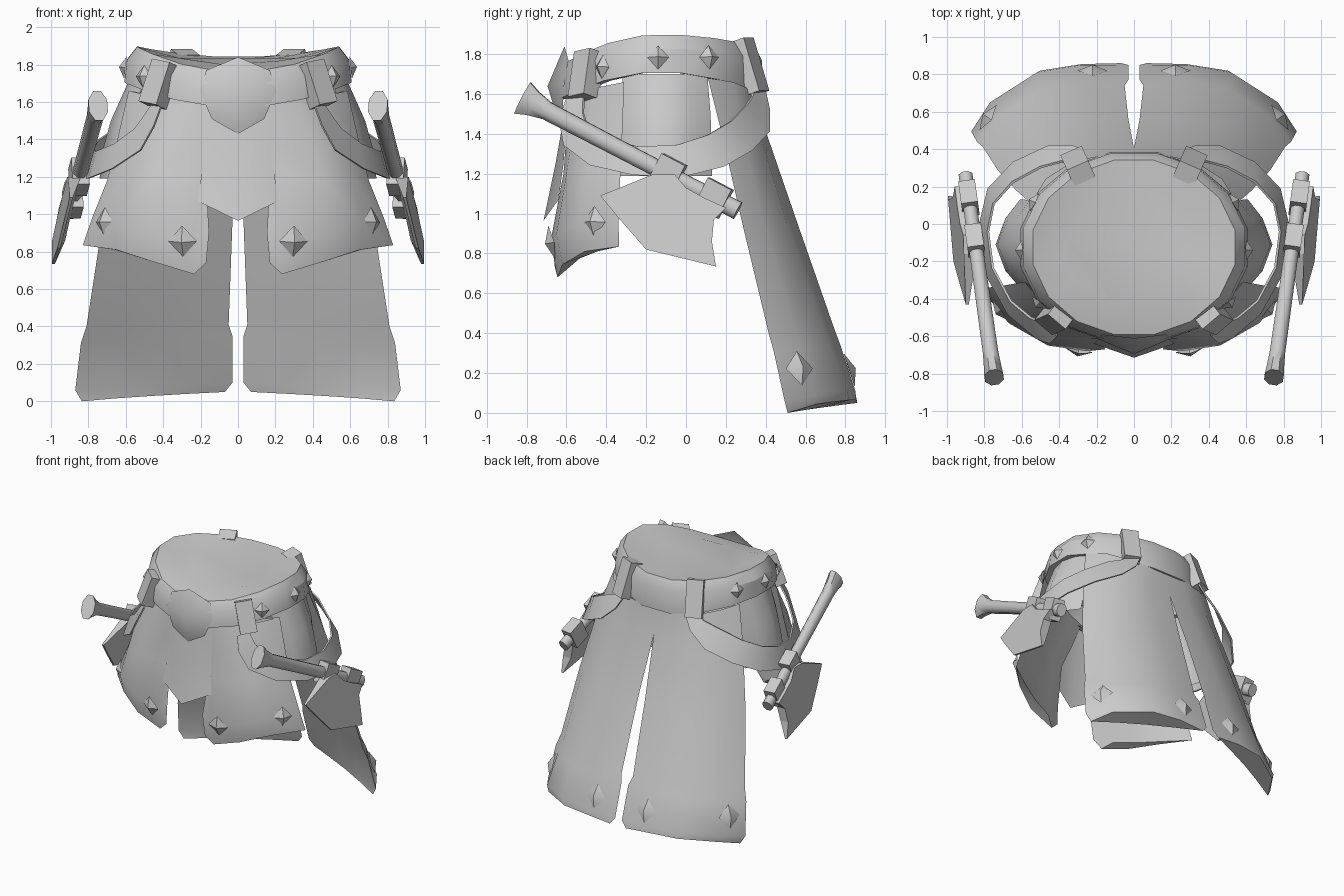
import bpy, bmesh, math
from mathutils import Vector, Matrix
from mathutils.bvhtree import BVHTree

if "Cube" in bpy.data.objects:
    bpy.data.objects.remove(bpy.data.objects["Cube"])

mat = bpy.data.materials.new("plain grey")
mat.diffuse_color = (0.6, 0.6, 0.6, 1)
mat.use_nodes = True
mat.node_tree.nodes["Principled BSDF"].inputs["Base Color"].default_value = mat.diffuse_color


def finish(name, bm, mirror=True, smooth=35):
    bmesh.ops.recalc_face_normals(bm, faces=bm.faces)
    me = bpy.data.meshes.new(name)
    bm.to_mesh(me)
    bm.free()
    ob = bpy.data.objects.new(name, me)
    bpy.context.collection.objects.link(ob)
    me.materials.append(mat)
    if mirror:
        m = ob.modifiers.new("mirror", "MIRROR")
        m.use_mirror_merge = False
    if smooth:
        bpy.ops.object.select_all(action="DESELECT")
        ob.select_set(True)
        bpy.context.view_layer.objects.active = ob
        bpy.ops.object.shade_smooth_by_angle(angle=math.radians(smooth))
    return ob


def loft(bm, rows, closed=False):
    """Skin rows of points into a sheet or tube."""
    vs = [[bm.verts.new(p) for p in r] for r in rows]
    n = len(rows[0])
    for a, b in zip(vs, vs[1:]):
        for i in range(n if closed else n - 1):
            j = (i + 1) % n
            bm.faces.new((a[i], a[j], b[j], b[i]))
    return vs


def sheet(name, rows, mirror=True, smooth=35):
    bm = bmesh.new()
    loft(bm, rows)
    return finish(name, bm, mirror, smooth)


def padded(name, rows, bulge):
    """Curved outer face with a flatter lining, closed along the hem."""
    full = []
    for r in rows:
        p = [Vector(q) for q in r]
        chord = [p[0].lerp(p[-1], i / 4) for i in (3, 2, 1)]
        full.append(p + [c.lerp(p[i], bulge) for c, i in zip(chord, (3, 2, 1))])
    bm = bmesh.new()
    vs = loft(bm, full, True)
    b = vs[-1]
    for q in ((b[0], b[1], b[7]), (b[1], b[2], b[6], b[7]),
              (b[2], b[3], b[5], b[6]), (b[3], b[4], b[5])):
        bm.faces.new(q)
    return finish(name, bm)


def frame(loc, normal, up=(0, 0, 1)):
    """Matrix whose z follows the normal and whose y leans to up."""
    z = Vector(normal).normalized()
    x = Vector(up).cross(z).normalized()
    m = Matrix((x, z.cross(x), z)).transposed().to_4x4()
    m.translation = Vector(loc)
    return m


# Belt: saddle-shaped ring, higher at the hips
CY, N = -0.125, 16


def ring(rx, ry, lift):
    pts = []
    for i in range(N):
        t = 2 * math.pi * (i + 0.5) / N
        s = math.sin(t)
        drop = 0.14 * s * s if s < 0 else 0.06 * s * s
        pts.append((rx * math.cos(t), CY + ry * s, 1.9 - drop + lift(s)))
    return pts


bm = bmesh.new()
low = lambda s: -0.19 - 0.06 * max(s, 0) ** 2
rows = [ring(0.55, 0.46, low), ring(0.62, 0.52, low),
        ring(0.605, 0.515, lambda s: -0.07), ring(0.55, 0.475, lambda s: 0.0)]
vs = loft(bm, rows, True)
# Waist cover, slightly sunk in the middle
inner = [bm.verts.new((v.co.x * .68, CY + (v.co.y - CY) * .68, 1.835 + min(0, v.co.z - 1.835) * .5))
         for v in vs[3]]
for i in range(N):
    bm.faces.new((vs[3][i], vs[3][(i + 1) % N], inner[(i + 1) % N], inner[i]))
bm.faces.new(inner)
belt = finish("belt", bm, False, 30)

# Belt buckle plate, faceted dome
bm = bmesh.new()
edge = [(0, -0.61, 1.84), (0.17, -0.59, 1.77), (0.205, -0.61, 1.66),
        (0.14, -0.62, 1.51), (0, -0.63, 1.43)]
edge += [(-x, y, z) for x, y, z in edge[3:0:-1]]
c = bm.verts.new((0, -0.695, 1.64))
ev = [bm.verts.new(p) for p in edge]
for i in range(8):
    bm.faces.new((ev[i], ev[(i + 1) % 8], c))
finish("buckle", bm, False, 50)

# Belt loops holding the straps
bm = bmesh.new()
for loc, nrm, up, h in [((0.42, -0.50, 1.695), (0.6, -0.78, 0.3), (-.2, 0, 1), .24),
                        ((0.30, 0.31, 1.735), (0.4, 0.9, 0.32), (0, 0, 1), .28)]:
    m = frame(loc, nrm, up) @ Matrix.Diagonal((0.125, h, 0.1, 1))
    bmesh.ops.create_cube(bm, size=1, matrix=m)
finish("belt_loop", bm, True, 0)

# Front skirt panels
front = padded("front_panel", [
    [(0, -.59, 1.6), (.15, -.585, 1.6), (.3, -.55, 1.62), (.45, -.46, 1.63), (.585, -.31, 1.66)],
    [(.08, -.6, 1.4), (.2, -.6, 1.4), (.4, -.57, 1.4), (.56, -.48, 1.4), (.645, -.32, 1.4)],
    [(.17, -.61, 1.2), (.25, -.615, 1.2), (.45, -.6, 1.2), (.61, -.5, 1.2), (.7, -.33, 1.18)],
    [(.155, -.67, .9), (.25, -.68, .86), (.46, -.65, .9), (.67, -.53, .95), (.78, -.34, .98)],
    [(.17, -.66, .74), (.235, -.645, .68), (.45, -.62, .745), (.65, -.51, .81), (.83, -.335, .835)]], .3)

# Pointed centre cloth
sheet("centre_cloth", [
    [(-.19, -.59, 1.56), (0, -.6, 1.56), (.19, -.59, 1.56)],
    [(-.19, -.615, 1.25), (0, -.655, 1.25), (.19, -.615, 1.25)],
    [(-.215, -.64, 1.07), (0, -.715, .965), (.215, -.64, 1.07)]], False)

# Rear skirt panels
rear = padded("rear_panel", [
    [(0, .37, 1.6), (.15, .37, 1.6), (.33, .33, 1.62), (.47, .24, 1.66), (.55, .11, 1.68)],
    [(0, .405, 1.4), (.17, .405, 1.4), (.37, .37, 1.4), (.53, .28, 1.4), (.63, .18, 1.4)],
    [(.03, .56, .95), (.22, .56, .95), (.45, .51, .94), (.64, .4, .92), (.73, .29, .92)],
    [(.05, .74, .41), (.26, .745, .42), (.5, .69, .42), (.7, .55, .41), (.81, .415, .4)],
    [(.03, .77, .35), (.26, .775, .34), (.51, .72, .34), (.73, .57, .33), (.84, .44, .31)],
    [(.03, .85, .1), (.28, .85, .11), (.52, .81, .11), (.77, .65, .09), (.87, .495, .06)],
    [(.07, .86, .05), (.28, .855, .065), (.5, .82, .065), (.75, .66, .045), (.835, .51, 0)]], .1)

# Rounded hip pads
hip = [(-0.34, 0), (-0.25, .6), (-.11, 1), (.03, .6), (.13, 0)]
sheet("hip_pad", [[(x + b * s, y * k - .1 * (1 - k), z) for y, s in hip]
                  for x, b, z, k in [(.51, .08, 1.7, .9), (.56, .12, 1.5, .97),
                                     (.58, .15, 1.32, 1), (.61, .13, 1.19, 1)]], True, 60)

# Hanging straps: centre line and half width, flared outward at the lower edge
path = [(.44, -.56, 1.58, .05), (.485, -.58, 1.49, .07), (.54, -.56, 1.4, .08),
        (.67, -.45, 1.31, .075), (.78, -.25, 1.265, .075), (.81, -.03, 1.265, .085),
        (.77, .15, 1.315, .09), (.65, .28, 1.39, .09), (.48, .365, 1.48, .09),
        (.36, .38, 1.56, .06), (.31, .365, 1.63, .05)]
bm = bmesh.new()
rows = []
for i, (x, y, z, w) in enumerate(path):
    p = Vector((x, y, z))
    t = Vector(path[min(i + 1, 10)][:3]) - Vector(path[max(i - 1, 0)][:3])
    out = Vector((x, y + .1, 0)).normalized()
    out = (out - t * out.dot(t) / t.dot(t)).normalized()
    side = (t.cross(out).normalized() + out * .3).normalized()
    rows.append([p + side * w, p + side * w - out * .012,
                 p - side * w - out * .012, p - side * w])
loft(bm, rows, True)
finish("hanging_strap", bm, True, 35)

# Axes: shaft from grip end to tip
A, B = Vector((.748, -.82, 1.58)), Vector((.9, .26, 1.015))
ax = (B - A).normalized()
L = (B - A).length
shaft = frame(A, ax)
bm = bmesh.new()
rows = []
for d, rx, ry in [(0, .055, .095), (.06, .05, .07), (.14, .045, .05),
                  (.45, .043, .047), (L * .8, .04, .045), (L, .04, .05)]:
    rows.append([shaft @ Vector((rx * math.cos(a), ry * math.sin(a), d))
                 for a in [math.pi * (k + .5) / 4 for k in range(8)]])
vs = loft(bm, rows, True)
bm.faces.new(vs[0])
bm.faces.new(vs[-1])
finish("axe_handle", bm, True, 50)

bm = bmesh.new()
for d in (.825, 1.09):
    m = shaft @ Matrix.Translation((0, 0, d)) @ Matrix.Diagonal((.09, .16, .135, 1))
    bmesh.ops.create_cube(bm, size=1, matrix=m)
finish("axe_collar", bm, True, 0)

# Axe blade: leaning outward, thinning towards the cutting edge
outline = [(-.16, 1.2), (-.06, 1.2), (0, 1.13), (.09, 1.08), (.2, 1.03), (.14, .97),
           (.13, .86), (.15, .735), (-.2, .82), (-.34, .98), (-.43, 1.09)]
bm = bmesh.new()
caps = []
for s in (-1, 1):
    cap = []
    for y, z in outline:
        half = .008 if z < .85 or y < -.3 else .035
        cap.append(bm.verts.new((.88 + (1.2 - z) * .22 + .03 * y + s * half, y, z)))
    caps.append(cap)
    bm.faces.new(cap)
for i in range(len(outline)):
    j = (i + 1) % len(outline)
    bm.faces.new((caps[0][i], caps[0][j], caps[1][j], caps[1][i]))
finish("axe_blade", bm, True, 0)

# Diamond studs seated on the surface: host, rough place, half size
studs = [(front, (.31, -.75, .84), .085), (front, (.75, -.48, .95), .08),
         (rear, (.22, .9, .24), .09), (rear, (.82, .6, .24), .09),
         (belt, (.53, -.45, 1.74), .06), (belt, (.65, -.14, 1.79), .06),
         (belt, (.58, .14, 1.79), .06)]
bm = bmesh.new()
for host, loc, s in studs:
    me = host.data
    tree = BVHTree.FromPolygons([v.co for v in me.vertices], [p.vertices[:] for p in me.polygons])
    pos, nrm, _, _ = tree.find_nearest(Vector(loc))
    if nrm.dot(Vector(loc) - pos) < 0:
        nrm = -nrm
    m = frame(pos + nrm * .003, nrm)
    tip = bm.verts.new(m @ Vector((0, 0, .035)))
    q = [bm.verts.new(m @ Vector(v)) for v in ((s * .9, 0, 0), (0, s, 0), (-s * .9, 0, 0), (0, -s, 0))]
    for i in range(4):
        bm.faces.new((q[i], q[(i + 1) % 4], tip))
finish("stud", bm, True, 40)
